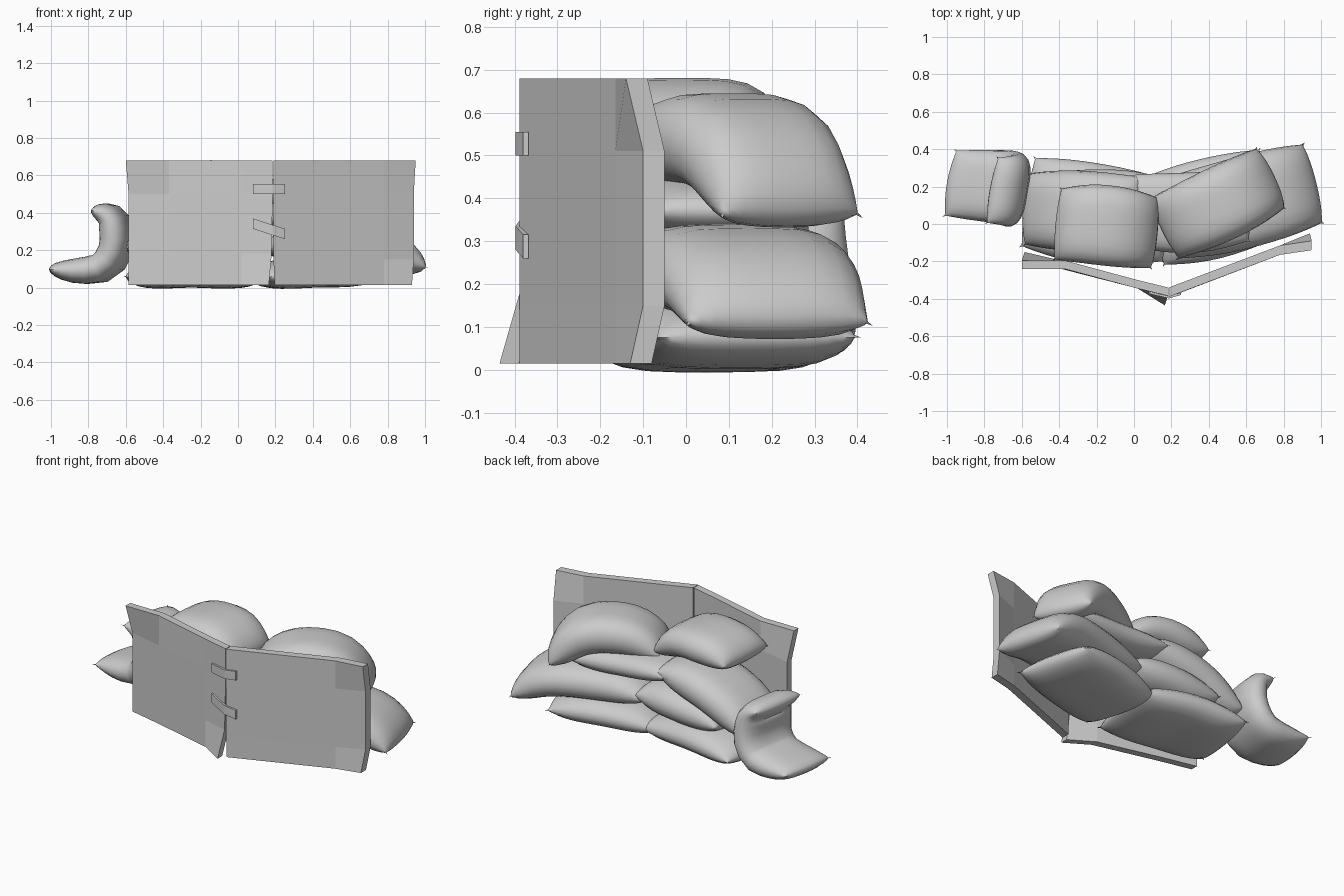
import bpy, math
from mathutils import Vector

if "Cube" in bpy.data.objects:
    bpy.data.objects.remove(bpy.data.objects["Cube"])


def new_object(name, verts, faces):
    me = bpy.data.meshes.new(name)
    me.from_pydata(verts, [], faces)
    me.update()
    ob = bpy.data.objects.new(name, me)
    bpy.context.collection.objects.link(ob)
    return ob


def spline(pts, t):
    # Catmull-Rom through the points, t in 0..1
    n = len(pts) - 1
    i = min(int(t * n), n - 1)
    f = t * n - i
    p1, p2 = pts[i], pts[i + 1]
    p0 = pts[i - 1] if i > 0 else 2 * p1 - p2
    p3 = pts[i + 2] if i + 2 <= n else 2 * p2 - p1
    return 0.5 * (2 * p1 + (p2 - p0) * f + (2 * p0 - 5 * p1 + 4 * p2 - p3) * f * f
                  + (3 * p1 - p0 - 3 * p2 + p3) * f ** 3)


def sandbag(name, path, width, thick, nu=16, nv=12):
    # Pillow with a seam and pointed corners, bent along a centre line
    pts = [Vector(p) for p in path]
    chord = pts[-1] - pts[0]
    chord.z = 0
    side = Vector((0, 0, 1)).cross(chord.normalized())
    verts, faces, ids = [], [], {}
    for sgn in (1, -1):
        for i in range(nu + 1):
            for j in range(nv + 1):
                rim = i in (0, nu) or j in (0, nv)
                if rim and sgn < 0:
                    ids[sgn, i, j] = ids[1, i, j]
                    continue
                u = math.sin(math.pi / 2 * (2 * i / nu - 1))
                v = math.sin(math.pi / 2 * (2 * j / nv - 1))
                ear = 1.04 if i in (0, nu) and j in (0, nv) else 1
                t = 0.5 + 0.5 * u * (1 - 0.05 * v * v) * ear
                t = min(max(t, 0), 1)
                c = spline(pts, t)
                d = (spline(pts, min(t + .01, 1)) - spline(pts, max(t - .01, 0))).normalized()
                up = d.cross(side)
                h = 0 if rim else (1 - abs(u) ** 3) ** 0.5 * (1 - abs(v) ** 4) ** 0.5
                w = width / 2 * v * (1 - 0.12 * u * u) * ear
                ids[sgn, i, j] = len(verts)
                verts.append(c + side * w + up * (sgn * h * thick / 2))
        for i in range(nu):
            for j in range(nv):
                q = [ids[sgn, a, b] for a, b in ((i, j), (i + 1, j), (i + 1, j + 1), (i, j + 1))]
                faces.append(q if sgn > 0 else q[::-1])
    ob = new_object(name, verts, faces)
    bpy.ops.object.select_all(action='DESELECT')
    ob.select_set(True)
    bpy.context.view_layer.objects.active = ob
    bpy.ops.object.shade_smooth_by_angle(angle=math.radians(60))


def sheet(name, rows, thick):
    # Bent plate from rows of points (bottom to top), thickened backwards
    n = len(rows[0])
    front = [Vector(p) for r in rows for p in r]
    verts = front + [p + Vector((0, thick, 0)) for p in front]
    k, m = len(front), len(rows)
    faces = []
    for a in range(m - 1):
        for b in range(n - 1):
            q = (a * n + b, a * n + b + 1, (a + 1) * n + b + 1, (a + 1) * n + b)
            faces += [q, tuple(i + k for i in reversed(q))]
    rim = [b for b in range(n)] + [a * n + n - 1 for a in range(1, m)]
    rim += [(m - 1) * n + b for b in range(n - 2, -1, -1)] + [a * n for a in range(m - 2, 0, -1)]
    for p, q in zip(rim, rim[1:] + rim[:1]):
        faces.append((q, p, p + k, q + k))
    return new_object(name, verts, faces)


# Sandbag pile: centre line, width, thickness
bags = {
    "bottom_bag_right": ([(.09, .01, .055), (.40, .08, .085), (.74, .17, .075)], .54, .17),
    "bottom_bag_left": ([(-.58, .12, .055), (-.25, .06, .085), (.12, .01, .055)], .54, .17),
    "lower_bag_right": ([(.16, .02, .215), (.45, .08, .235), (.75, .16, .215), (.97, .22, .10)], .49, .21),
    "lower_bag_middle": ([(-.42, .06, .20), (-.10, .04, .23), (.18, .02, .24)], .50, .20),
    "upper_bag_left": ([(-.59, .08, .19), (-.30, .07, .345), (.04, .06, .43)], .43, .21),
    "upper_bag_middle": ([(-.05, .07, .41), (.30, .06, .385), (.62, .10, .37)], .43, .15),
    "top_bag_right": ([(.15, -.03, .45), (.36, .06, .53), (.57, .16, .51), (.74, .25, .35)], .40, .22),
    "top_bag_left": ([(-.42, 0, .54), (-.24, 0, .58), (-.05, -.02, .575), (.12, -.05, .48)], .43, .19),
    "folded_bag": ([(-1, .22, .10), (-.86, .21, .09), (-.72, .20, .11), (-.655, .19, .2),
                    (-.65, .18, .30), (-.68, .18, .38), (-.77, .18, .42)], .40, .16),
}
for name, (path, width, thick) in bags.items():
    sandbag(name, path, width, thick)

# Two bent shield plates with slightly curled corners
sheet("left_plate", [
    [(-.585, -.195, .015), (-.37, -.245, .015), (.02, -.345, .015), (.165, -.435, .015)],
    [(-.585, -.195, .18), (-.37, -.245, .18), (.02, -.345, .18), (.18, -.388, .18)],
    [(-.585, -.195, .50), (-.37, -.245, .50), (.02, -.345, .50), (.185, -.385, .50)],
    [(-.60, -.24, .68), (-.37, -.24, .68), (.02, -.345, .68), (.185, -.385, .68)]], .045)
sheet("right_plate", [
    [(.195, -.388, .015), (.78, -.165, .015), (.93, -.13, .015)],
    [(.19, -.388, .15), (.78, -.165, .15), (.94, -.10, .15)],
    [(.19, -.388, .51), (.78, -.165, .51), (.94, -.10, .51)],
    [(.19, -.388, .68), (.78, -.165, .68), (.95, -.14, .68)]], .05)

# Straps joining the plates
for name, zs in (("upper_strap", (.50, .50, .50)), ("lower_strap", (.315, .28, .26))):
    xy = ((.08, -.372), (.185, -.398), (.25, -.38))
    sheet(name, [[(x, y, z + h) for (x, y), z in zip(xy, zs)] for h in (0, .055)], .012)
